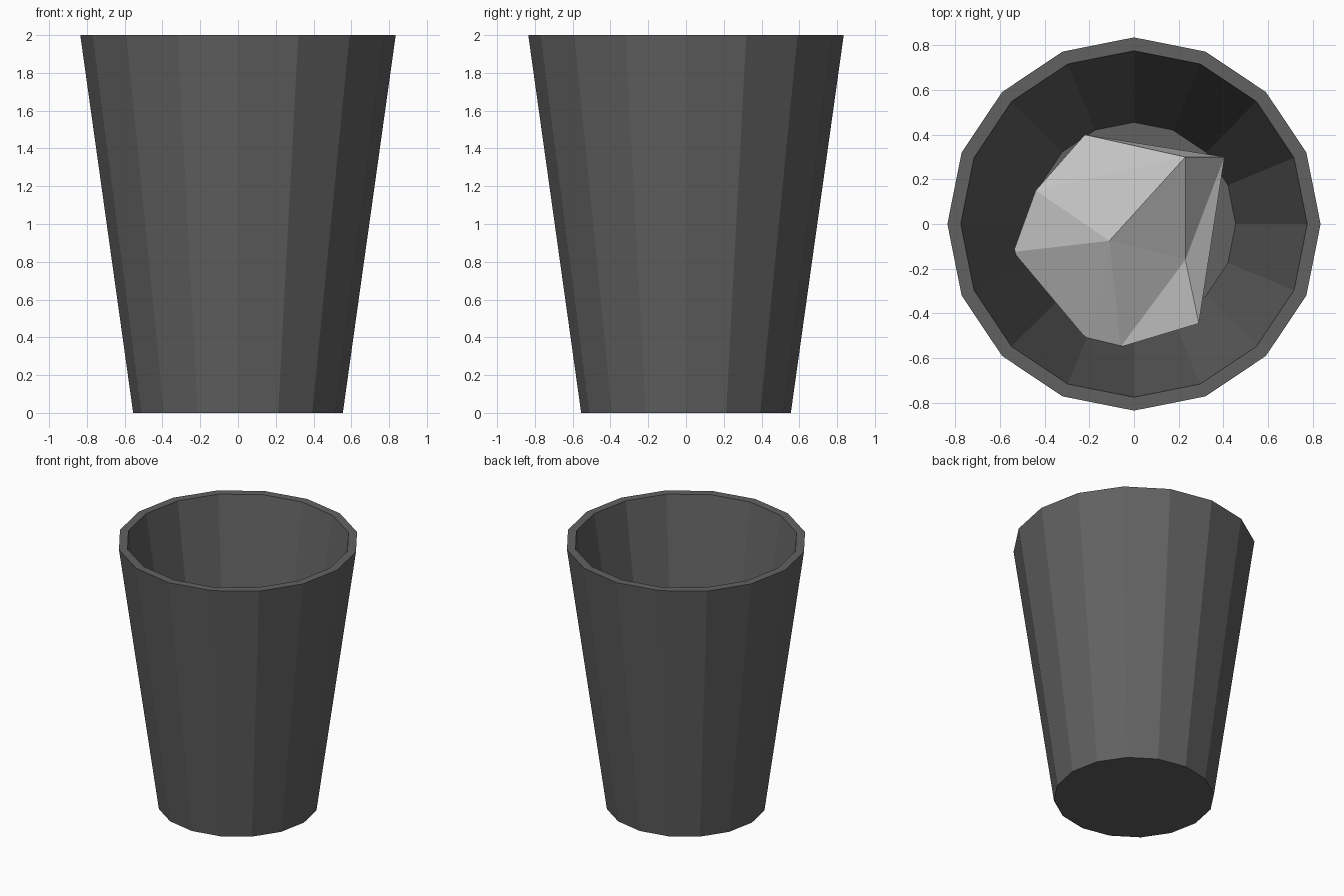
import bpy, bmesh, math

if "Cube" in bpy.data.objects:
    bpy.data.objects.remove(bpy.data.objects["Cube"])

SIDES = 16


def material(name, value):
    mat = bpy.data.materials.new(name)
    mat.diffuse_color = (value, value, value, 1)
    mat.use_nodes = True
    mat.node_tree.nodes["Principled BSDF"].inputs["Base Color"].default_value = mat.diffuse_color
    return mat


def finish(bm, name, mat):
    bmesh.ops.recalc_face_normals(bm, faces=bm.faces)
    mesh = bpy.data.meshes.new(name)
    bm.to_mesh(mesh)
    bm.free()
    mesh.materials.append(mat)
    obj = bpy.data.objects.new(name, mesh)
    bpy.context.collection.objects.link(obj)
    return obj


def bridge(bm, low, high):
    n = len(low)
    for i in range(n):
        j = (i + 1) % n
        bm.faces.new((low[i], low[j], high[j], high[i]))


# Tapered bin: outer wall, flat rim, inner wall and floor
bm = bmesh.new()
rings = []
for radius, z in [(0.555, 0), (0.835, 2), (0.775, 2), (0.455, 0.1)]:
    rings.append([bm.verts.new((radius * math.cos(math.tau * i / SIDES),
                                radius * math.sin(math.tau * i / SIDES), z))
                  for i in range(SIDES)])
for low, high in zip(rings, rings[1:]):
    bridge(bm, low, high)
bm.faces.new(rings[0])
bm.faces.new(rings[-1])
finish(bm, "waste_bin", material("dark_grey", 0.12))

# Crumpled paper ball lying in the bin: widest outline plus three top creases
bm = bmesh.new()
outline = [(-0.22, 0.40, 0.82), (-0.44, 0.15, 0.78), (-0.54, -0.125, 0.7),
           (-0.20, -0.53, 0.66), (-0.06, -0.55, 0.7), (0.29, -0.445, 0.74),
           (0.405, 0.30, 0.7)]
rim = [bm.verts.new(p) for p in outline]
peak = bm.verts.new((-0.11, -0.075, 0.93))
ridge = bm.verts.new((0.23, 0.30, 1.02))
dent = bm.verts.new((0.23, -0.16, 0.79))
a, b, c, d, e, f, g = rim
for tri in [(a, b, ridge), (b, peak, ridge), (b, c, peak), (c, d, peak),
            (d, e, peak), (e, dent, peak), (e, f, dent), (f, g, dent),
            (g, ridge, dent), (peak, dent, ridge), (g, a, ridge)]:
    bm.faces.new(tri)

# Underside narrows to a small base on the bin floor
base = [bm.verts.new((x * 0.65, y * 0.65, 0.2 + 0.06 * (i % 2)))
        for i, (x, y, z) in enumerate(outline)]
bridge(bm, base, rim)
tip = bm.verts.new((0, 0, 0.11))
for i in range(len(base)):
    bm.faces.new((base[i], base[i - 1], tip))
bmesh.ops.triangulate(bm, faces=[f for f in bm.faces if len(f.verts) > 3])
finish(bm, "paper_ball", material("paper_grey", 0.6))
